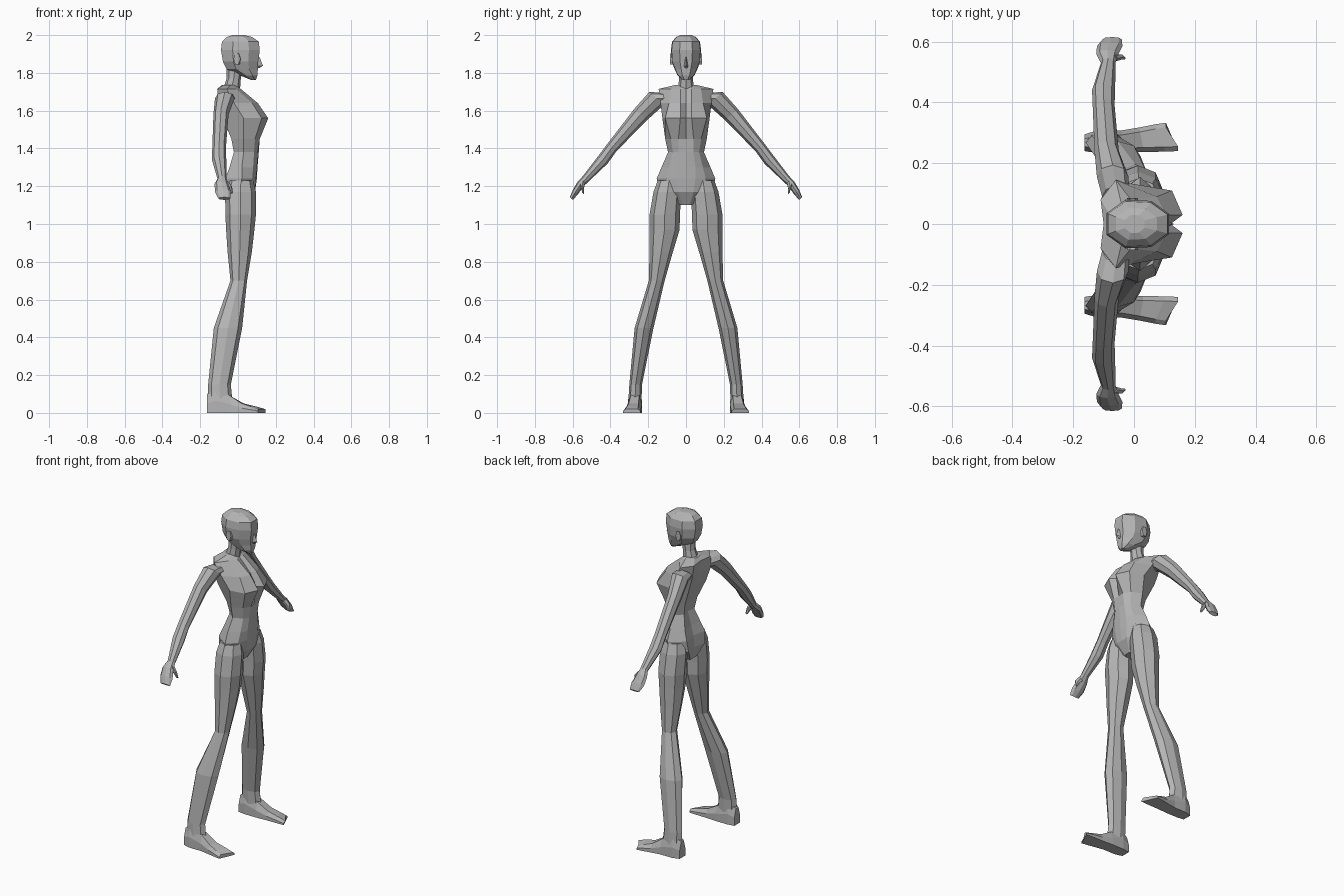
import bpy, bmesh, math
from mathutils import Vector

skin = bpy.data.materials.new("plain grey")
skin.diffuse_color = (0.46, 0.46, 0.46, 1)


def loft(name, rings, mirror=False):
    """Skin a stack of equal-length rings with flat faces and close both ends."""
    bm = bmesh.new()
    rows = [[bm.verts.new(p) for p in ring] for ring in rings]
    n = len(rows[0])
    for a, b in zip(rows, rows[1:]):
        for i in range(n):
            j = (i + 1) % n
            bm.faces.new((a[i], a[j], b[j], b[i]))
    bm.faces.new(rows[0][::-1])
    bm.faces.new(rows[-1])
    bmesh.ops.recalc_face_normals(bm, faces=bm.faces)
    me = bpy.data.meshes.new(name)
    bm.to_mesh(me)
    bm.free()
    me.materials.append(skin)
    ob = bpy.data.objects.new(name, me)
    bpy.context.collection.objects.link(ob)
    if mirror:
        mod = ob.modifiers.new("other_side", 'MIRROR')
        mod.use_axis = (False, True, False)
    return ob


def oval(c, u, v, n=8):
    """Ring around c spanned by the half-axes u and v."""
    c, u, v = Vector(c), Vector(u), Vector(v)
    return [c + u * math.cos(math.tau * i / n) + v * math.sin(math.tau * i / n) for i in range(n)]


def flat_oval(z, x0, x1, y0, y1, n=8):
    return oval(((x0 + x1) / 2, (y0 + y1) / 2, z), ((x1 - x0) / 2, 0, 0), (0, (y1 - y0) / 2, 0), n)


# Torso: front middle, front inner, front outer, side, back outer, back middle
def body_ring(z, xc, xf, yf, xo, yo, xs, ys, xb, yb, xbc):
    half = [(xf, yf), (xo, yo), (xs, ys), (xb, yb)]
    return ([(xc, 0, z)] + [(x, y, z) for x, y in half] + [(xbc, 0, z)]
            + [(x, -y, z) for x, y in reversed(half)])


loft("torso", [body_ring(*r) for r in (
    (1.10, .05, .05, .02, .04, .03, .00, .04, -.05, .03, -.05),
    (1.17, .09, .09, .04, .07, .09, .01, .14, -.075, .08, -.055),
    (1.24, .10, .095, .05, .075, .105, .02, .155, -.068, .09, -.052),
    (1.30, .103, .10, .05, .08, .09, .02, .13, -.045, .075, -.035),
    (1.38, .11, .105, .04, .085, .07, .03, .095, -.022, .05, -.012),
    (1.45, .11, .115, .04, .09, .08, .03, .11, -.035, .06, -.025),
    (1.56, .12, .16, .03, .125, .11, .03, .125, -.08, .085, -.065),
    (1.64, .08, .105, .03, .075, .09, -.02, .135, -.105, .09, -.085),
    (1.715, .01, .015, .03, -.01, .08, -.06, .145, -.11, .08, -.10),
    (1.735, -.01, -.01, .02, -.02, .035, -.04, .06, -.08, .03, -.085))])

# Neck
loft("neck", [flat_oval(1.70, -.085, .01, -.045, .045),
              flat_oval(1.77, -.06, .015, -.036, .036),
              flat_oval(1.84, -.06, .03, -.036, .036)])


# Head with a flat face and chamfered corners
def head_ring(z, xb, xf, w):
    d = xf - xb
    half = [(xf, .42 * w), (xf - .28 * d, .95 * w), (xb + .3 * d, w), (xb, .45 * w)]
    return [(x, y, z) for x, y in half] + [(x, -y, z) for x, y in reversed(half)]


loft("head", [head_ring(*r) for r in (
    (1.762, .07, .095, .018), (1.787, .01, .103, .045), (1.82, -.06, .105, .06),
    (1.86, -.08, .107, .076), (1.92, -.09, .115, .08), (1.965, -.085, .11, .074),
    (1.99, -.06, .075, .052), (2.0, -.03, .035, .03))])

# Nose wedge
loft("nose", [[(.10, -.006, 1.885), (.114, 0, 1.885), (.10, .006, 1.885)],
              [(.10, -.013, 1.835), (.132, 0, 1.838), (.10, .013, 1.835)],
              [(.10, -.010, 1.825), (.112, 0, 1.825), (.10, .010, 1.825)]])

# Ears
loft("ear", [oval((.0, .07, 1.87), (.016, 0, 0), (0, 0, .03), 6),
             oval((-.006, .086, 1.875), (.018, 0, 0), (0, 0, .034), 6)], True)

# Legs, hip to heel
loft("leg", [flat_oval(*r) for r in (
    (1.23, -.05, .08, .03, .15), (1.17, -.068, .095, .025, .172),
    (1.05, -.067, .095, .032, .193), (.97, -.063, .087, .034, .193),
    (.85, -.055, .073, .07, .193), (.70, -.04, .048, .113, .197),
    (.45, -.128, .022, .172, .272), (.15, -.158, -.038, .233, .30),
    (.07, -.16, -.03, .235, .305))], True)


# Feet: trapezoid sections from heel to toe, outer toe set back
def foot_ring(xi, xo, yi, yo, h):
    return [(xi, yi, 0), (xi, yi, h * .5), (xi, yi + .015, h),
            (xo, yo - .015, h), (xo, yo, h * .5), (xo, yo, 0)]


loft("foot", [foot_ring(*r) for r in (
    (-.163, -.163, .24, .295, .10), (-.12, -.12, .233, .308, .13),
    (-.04, -.04, .233, .308, .09), (.03, .02, .237, .318, .05),
    (.10, .07, .238, .328, .033), (.145, .105, .24, .333, .02))], True)

# Arms and hands along a slanted path; sections face the arm direction
across = Vector((0, .75, .66))
loft("arm_and_hand", [oval((x, y, z), (rx, 0, 0), across * rn) for x, y, z, rx, rn in (
    (-.06, .09, 1.665, .045, .045), (-.07, .155, 1.665, .052, .052),
    (-.09, .24, 1.58, .04, .045), (-.10, .392, 1.405, .036, .031),
    (-.10, .44, 1.34, .038, .032), (-.085, .53, 1.24, .024, .021),
    (-.088, .558, 1.212, .036, .02), (-.08, .585, 1.17, .042, .018),
    (-.072, .607, 1.135, .032, .011))], True)

# Thumbs
loft("thumb", [oval((x, y, z), (r, 0, r * .4), across * r, 6) for x, y, z, r in (
    (-.068, .545, 1.222, .015), (-.045, .55, 1.195, .013), (-.034, .545, 1.165, .007))], True)
